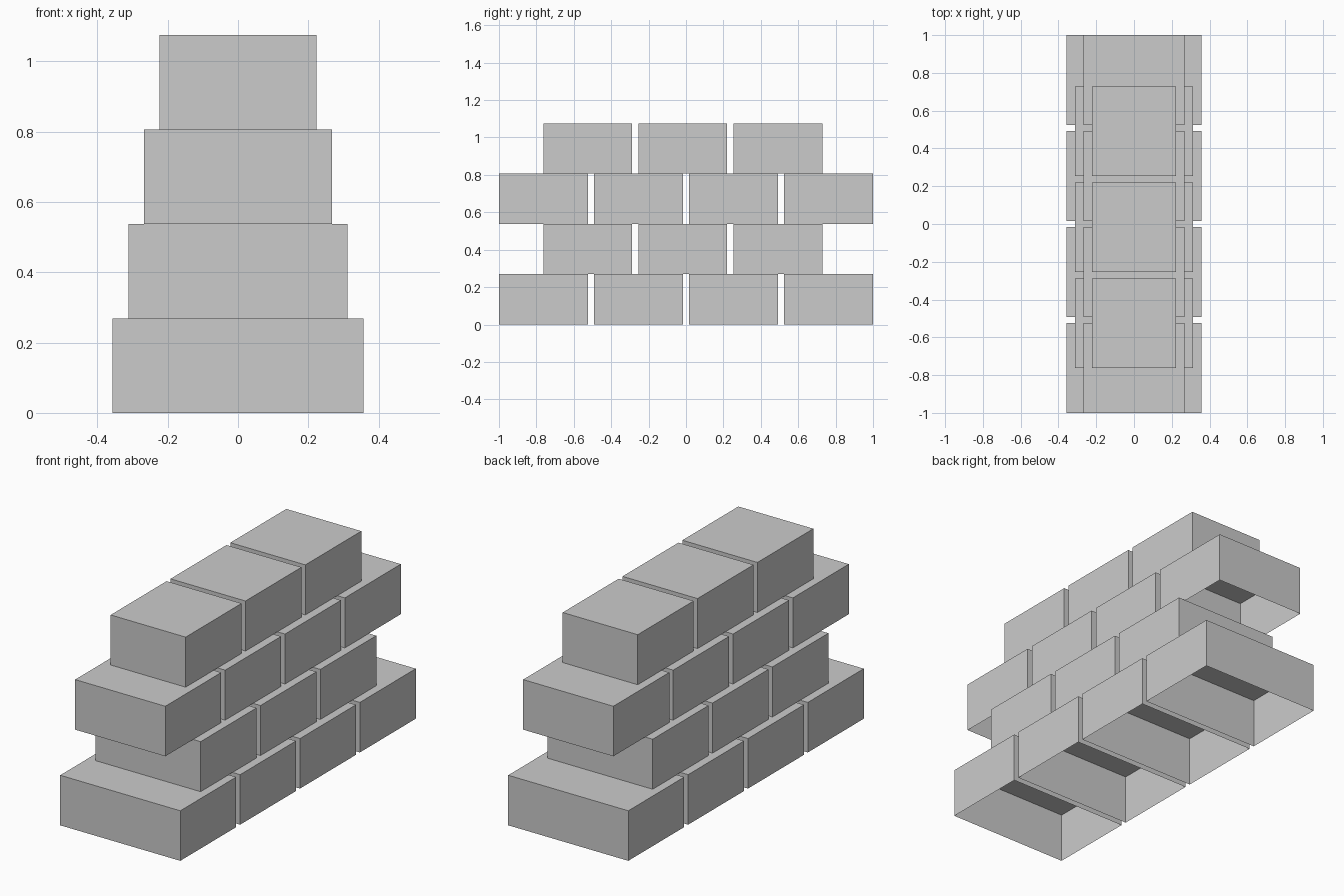
import bpy
import bmesh
from mathutils import Matrix, Vector

if "Cube" in bpy.data.objects:
    bpy.data.objects.remove(bpy.data.objects["Cube"])

HEIGHT = 0.269   # course height
LENGTH = 0.475   # block length along y
PITCH = 0.5083   # block spacing along y


def hollow_block(name, width, y_min, z_min):
    """Thin-shelled block with an open underside."""
    bm = bmesh.new()
    bmesh.ops.create_cube(bm, size=1.0, matrix=Matrix.Diagonal((width, LENGTH, HEIGHT, 1)))
    bm.normal_update()
    bottom = [f for f in bm.faces if f.normal.z < -0.5]
    bmesh.ops.delete(bm, geom=bottom, context='FACES_ONLY')
    mesh = bpy.data.meshes.new(name)
    bm.to_mesh(mesh)
    bm.free()
    obj = bpy.data.objects.new(name, mesh)
    obj.location = Vector((0, y_min + LENGTH / 2, z_min + HEIGHT / 2))
    bpy.context.collection.objects.link(obj)


# Courses from the ground up: (width, first block start, block count)
courses = [
    (0.714, -1.0, 4),
    (0.624, -0.763, 3),
    (0.536, -1.0, 4),
    (0.446, -0.763, 3),
]
for row, (width, start, count) in enumerate(courses):
    for i in range(count):
        hollow_block(f"wall_block_row{row + 1}_{i + 1}", width,
                     start + i * PITCH, row * HEIGHT)
